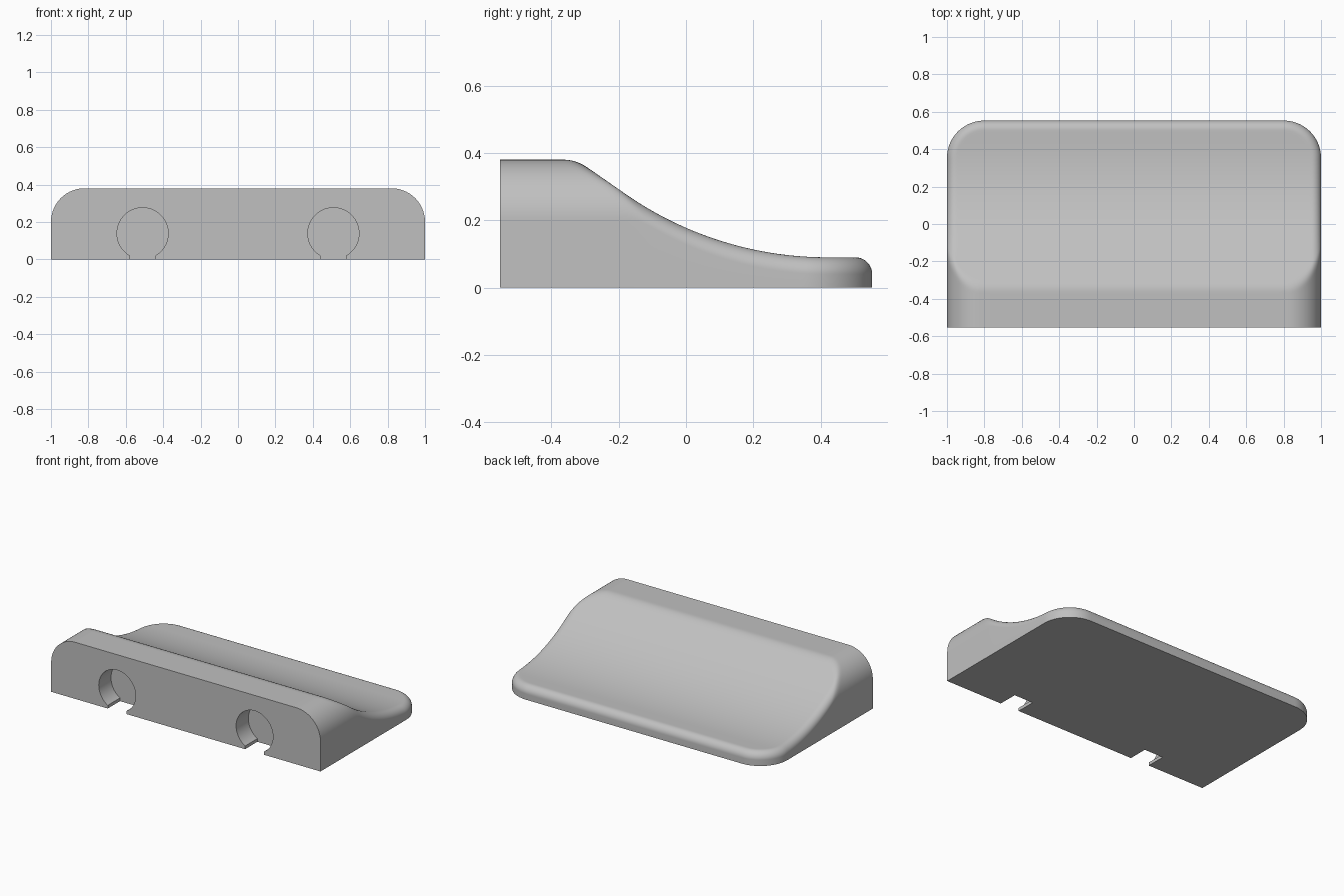
import bpy, bmesh
from math import sin, cos, pi, sqrt, radians

if "Cube" in bpy.data.objects:
    bpy.data.objects.remove(bpy.data.objects["Cube"])

HALF_Y, HEIGHT, CORNER, RIM, SHOULDER = 0.553, 0.38, 0.2, 0.05, 0.18


def material(name, rgb):
    mat = bpy.data.materials.new(name)
    mat.use_nodes = True
    mat.diffuse_color = (*rgb, 1)
    mat.node_tree.nodes["Principled BSDF"].inputs["Base Color"].default_value = (*rgb, 1)
    return mat


def round_drop(d, r):
    """How far a fillet of radius r falls at distance d from the edge."""
    return r - sqrt(max(r * r - max(r - d, 0) ** 2, 0))


def half_width(y):
    c = max(y - (HALF_Y - CORNER), 0)
    return 1 - CORNER + sqrt(max(CORNER ** 2 - c * c, 0))


def edge_distance(x, y):
    cx, cy = abs(x) - (1 - CORNER), y - (HALF_Y - CORNER)
    if cx > 0 and cy > 0:
        return max(CORNER - sqrt(cx * cx + cy * cy), 0)
    return min(1 - abs(x), HALF_Y - y)


def scoop(y):
    """Flat toe, circular sweep, then a straight ramp."""
    toe, radius, end = 0.42, 1.05, 0.6
    d = max(toe - y, 0)
    a = min(d, end)
    root = sqrt(radius ** 2 - a * a)
    return 0.09 + radius - root + max(d - end, 0) * a / root


def top_height(x, y):
    a = scoop(y) - round_drop(edge_distance(x, y), RIM)
    b = HEIGHT - round_drop(1 - abs(x), SHOULDER)
    k = 0.025
    h = max(k - abs(a - b), 0) / k
    return min(a, b) - h * h * k / 4


# Sample spacing, tighter towards the rounded edges
N = 24
ease = [1 - cos(i / N * pi / 2) for i in range(N + 1)]
side = [1 - SHOULDER * e for e in ease]
mid = [(1 - SHOULDER) * (1 - i / 16) for i in range(1, 17)]
right = side + mid
columns = [-s for s in right] + right[-2::-1]
ROWS = 80
front_y = [-HALF_Y + (2 * HALF_Y - CORNER) * i / ROWS for i in range(ROWS)]
rows = front_y + [HALF_Y - CORNER * e for e in reversed(ease)]

# Wedge body: scooped top, walls and flat base
bm = bmesh.new()
grid = []
for y in rows:
    w = half_width(y)
    grid.append([bm.verts.new((s * w, y, top_height(s * w, y))) for s in columns])
for lo, hi in zip(grid, grid[1:]):
    for i in range(len(columns) - 1):
        bm.faces.new((lo[i], lo[i + 1], hi[i + 1], hi[i]))
base_l, base_r = ([bm.verts.new((r[k].co.x, r[k].co.y, 0)) for r in grid] for k in (0, -1))
for i in range(len(rows) - 1):
    bm.faces.new((base_l[i], grid[i][0], grid[i + 1][0], base_l[i + 1]))
    bm.faces.new((base_r[i], base_r[i + 1], grid[i + 1][-1], grid[i][-1]))
bm.faces.new([base_l[0], base_r[0]] + grid[0][::-1])
bm.faces.new([base_r[-1], base_l[-1]] + grid[-1])
bm.faces.new(base_l + base_r[::-1])
bmesh.ops.recalc_face_normals(bm, faces=bm.faces)
mesh = bpy.data.meshes.new("wedge_body")
bm.to_mesh(mesh)
bm.free()
body = bpy.data.objects.new("wedge_body", mesh)
bpy.context.collection.objects.link(body)
mesh.materials.append(material("plain grey", (0.53, 0.53, 0.53)))


def keyhole_cutter(name, x):
    """Round pocket with a narrow slit open to the base."""
    radius, slit, cz, depth, segs = 0.137, 0.07, 0.139, 0.13, 64
    low = sqrt(radius ** 2 - slit ** 2)
    pts = [(-slit, -0.05), (slit, -0.05)]
    start = -pi / 2 + math_asin(slit / radius)
    sweep = 2 * pi - 2 * math_asin(slit / radius)
    pts += [(radius * cos(start + sweep * i / segs), cz + radius * sin(start + sweep * i / segs))
            for i in range(segs + 1)]
    b = bmesh.new()
    face = b.faces.new([b.verts.new((x + px, -HALF_Y - 0.05, pz)) for px, pz in pts])
    ext = bmesh.ops.extrude_face_region(b, geom=[face])
    moved = [v for v in ext["geom"] if isinstance(v, bmesh.types.BMVert)]
    bmesh.ops.translate(b, verts=moved, vec=(0, depth + 0.05, 0))
    bmesh.ops.recalc_face_normals(b, faces=b.faces)
    m = bpy.data.meshes.new(name)
    b.to_mesh(m)
    b.free()
    ob = bpy.data.objects.new(name, m)
    bpy.context.collection.objects.link(ob)
    ob.hide_render = True
    return ob


def math_asin(v):
    from math import asin
    return asin(v)


# Two keyhole pockets in the front face
bpy.context.view_layer.objects.active = body
body.select_set(True)
for label, x in (("right", -0.51), ("left", 0.51)):
    cutter = keyhole_cutter(label + "_keyhole_cutter", x)
    mod = body.modifiers.new(label + "_keyhole", "BOOLEAN")
    mod.operation, mod.solver, mod.object = "DIFFERENCE", "EXACT", cutter
    bpy.ops.object.modifier_apply(modifier=mod.name)
    bpy.data.objects.remove(cutter)

bpy.ops.object.select_all(action="DESELECT")
body.select_set(True)
bpy.ops.object.shade_smooth_by_angle(angle=radians(30))
